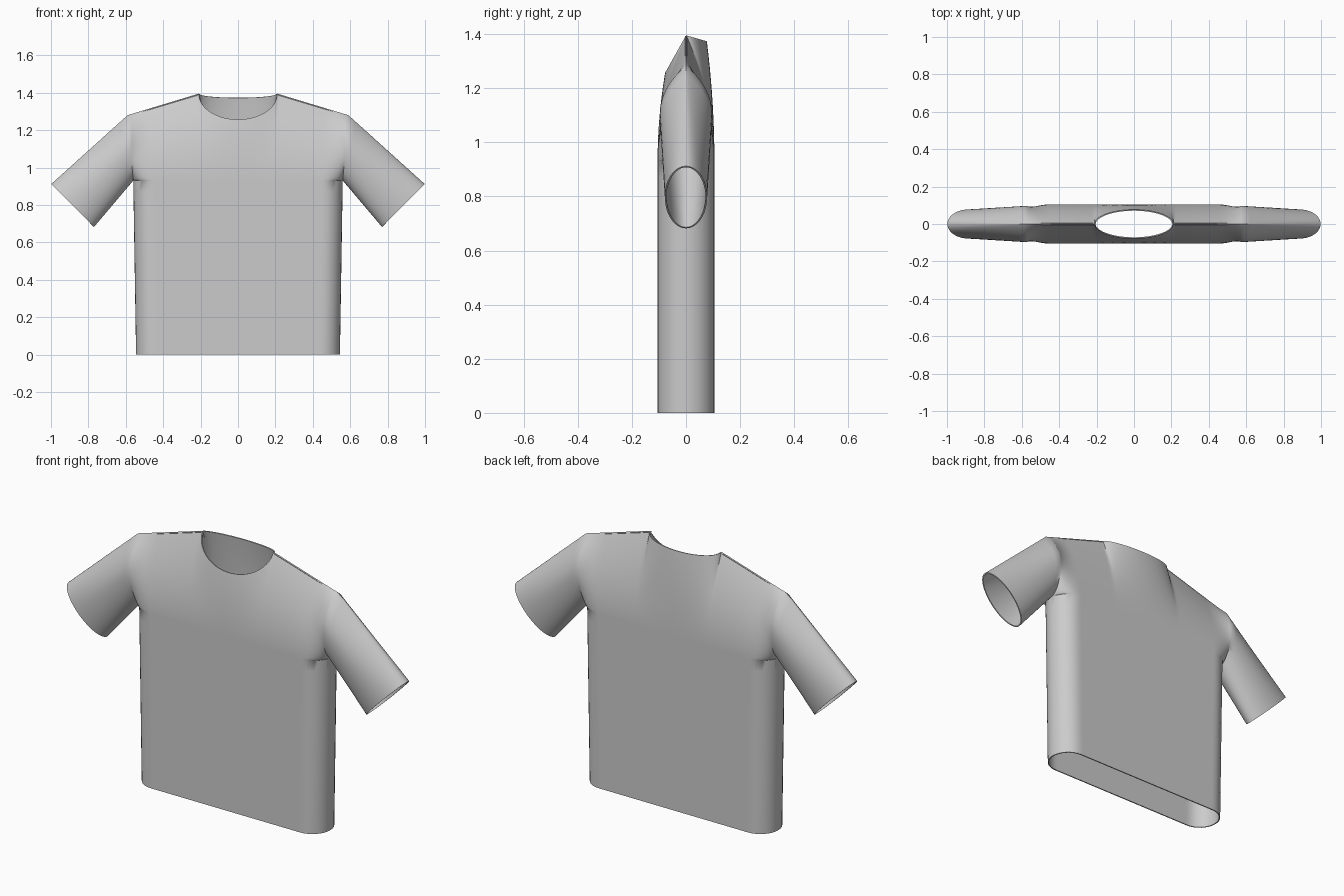
import bpy, bmesh
from math import sin, cos, pi

if "Cube" in bpy.data.objects:
    bpy.data.objects.remove(bpy.data.objects["Cube"])

COLS, ROWS = 40, 24          # across half a panel, up the armhole
CHEST = 0.93                 # armpit height
NECK = 0.38                  # share of a panel's width taken by the neckline


def lerp(a, b, t):
    return a + (b - a) * t


def section(s, half_width):
    """Flat body section with rounded ends: x and depth from centre to side seam."""
    r = 0.105
    if s < 0.8:
        return (half_width - r) * s / 0.8, r
    a = (s - 0.8) / 0.2 * pi / 2
    return half_width - r + r * sin(a), r * cos(a)


def top_edge(s, drop):
    """Neckline followed by the shoulder seam."""
    if s <= NECK:
        a = s / NECK * pi / 2
        return 0.21 * sin(a), 0.077 * cos(a), 1.395 - drop * cos(a)
    t = (s - NECK) / (1 - NECK)
    return lerp(0.21, 0.59, t), 0.0, lerp(1.395, 1.28, t)


def armhole(phi):
    """Armhole curve from armpit (0) to shoulder point (pi)."""
    w = (1 - cos(phi)) / 2
    depth = 0.097 * max(sin(phi), 0) ** (1 if phi < pi / 2 else 1.8)
    return lerp(0.56, 0.59, w), depth, lerp(CHEST, 1.28, w)


def lower(s, t):
    x, y = section(s, lerp(0.545, 0.56, t))
    return x, y, CHEST * t


def upper(s, t, drop):
    phi = pi * t
    w = (1 - cos(phi)) / 2
    bx, by = section(s, 0.56)
    tx, ty, tz = top_edge(s, drop)
    y = lerp(by, ty, w * w) + (1 - by / 0.105) * armhole(phi)[1] * (s > 0.8)
    return lerp(bx, tx, w), y, lerp(CHEST, tz, w)


def sleeve(u, t):
    phi = pi * t
    ax, ay, az = armhole(phi)
    w = (1 - cos(phi)) / 2
    return (lerp(ax, lerp(0.77, 0.998, w), u),
            lerp(ay, 0.078 * sin(phi), u),
            lerp(az, lerp(0.682, 0.912, w), u))


bm = bmesh.new()


def patch(func, nu, nv, sx, sy):
    grid = []
    for j in range(nv + 1):
        row = []
        for i in range(nu + 1):
            x, y, z = func(i / nu, j / nv)
            row.append(bm.verts.new((sx * x, sy * y, z)))
        grid.append(row)
    for j in range(nv):
        for i in range(nu):
            q = [grid[j][i], grid[j][i + 1], grid[j + 1][i + 1], grid[j + 1][i]]
            bm.faces.new(q if sx * sy < 0 else q[::-1])


# Four mirrored quarters: left/right, front/back (front neckline is lower)
for sx in (1, -1):
    for sy, drop in ((-1, 0.138), (1, 0.022)):
        patch(lower, COLS, 16, sx, sy)
        patch(lambda s, t: upper(s, t, drop), COLS, ROWS, sx, sy)
        patch(sleeve, 12, ROWS, sx, sy)

bmesh.ops.remove_doubles(bm, verts=bm.verts, dist=0.0002)
bmesh.ops.recalc_face_normals(bm, faces=bm.faces)

mesh = bpy.data.meshes.new("shirt")
bm.to_mesh(mesh)
bm.free()
shirt = bpy.data.objects.new("shirt", mesh)
bpy.context.collection.objects.link(shirt)
bpy.context.view_layer.objects.active = shirt
shirt.select_set(True)

# Thin cloth
cloth = shirt.modifiers.new("cloth", 'SOLIDIFY')
cloth.thickness = 0.006
cloth.offset = -1
bpy.ops.object.modifier_apply(modifier=cloth.name)
bpy.ops.object.shade_smooth_by_angle(angle=0.8)
